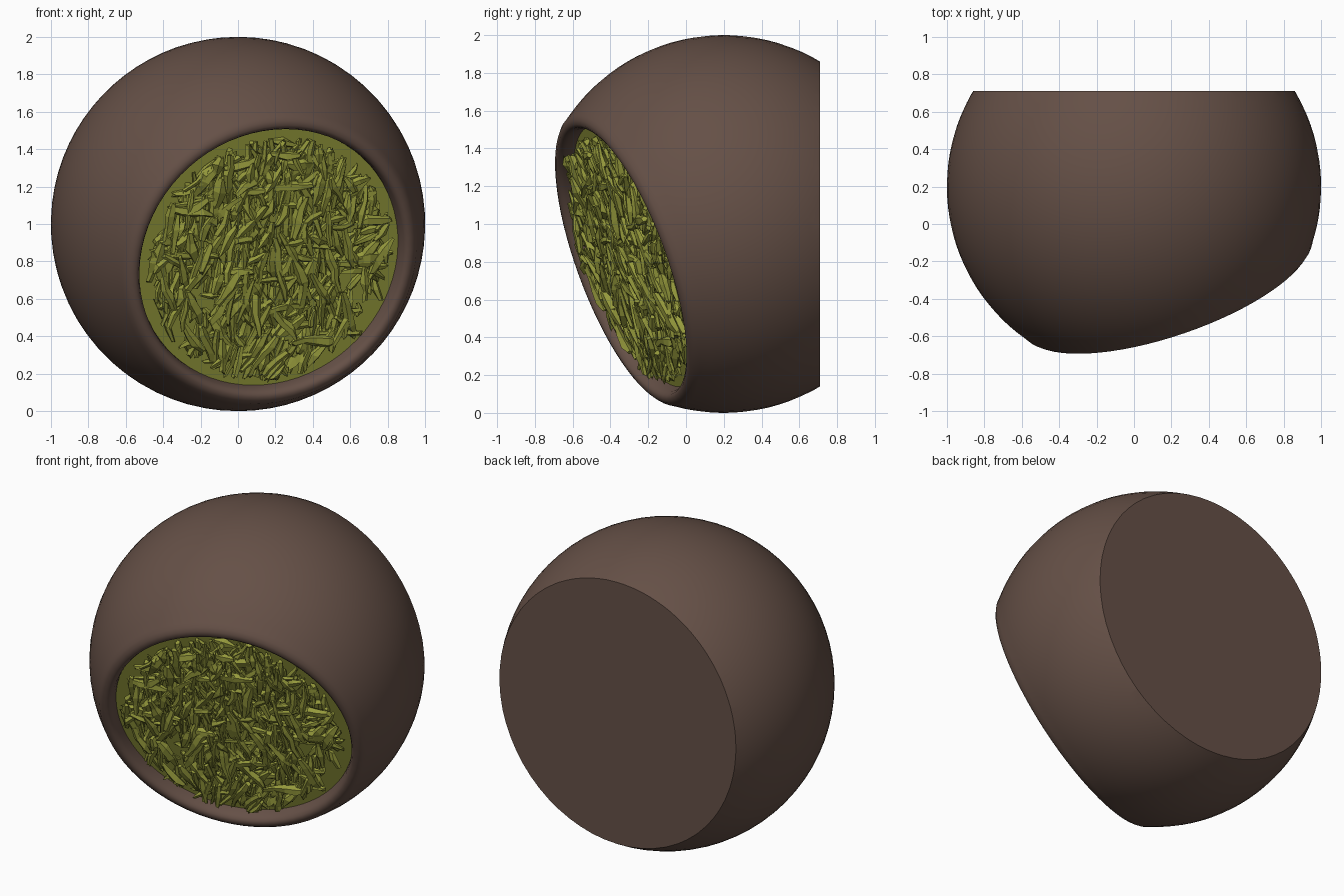
import bpy, bmesh, random
from math import sin, cos, pi, sqrt, asin, acos, hypot
from mathutils import Vector, Matrix

if "Cube" in bpy.data.objects:
    bpy.data.objects.remove(bpy.data.objects["Cube"])

random.seed(7)
CENTRE = Vector((0, 0.2, 1))
AXIS = Vector((0.306, -0.894, -0.33)).normalized()      # direction the opening faces
RIGHT = Vector((0, 0, 1)).cross(-AXIS).normalized() * -1
UP = AXIS.cross(RIGHT)
if UP.z < 0:
    RIGHT, UP = -RIGHT, -UP
FRAME = Matrix.Translation(CENTRE) @ Matrix((RIGHT, UP, AXIS)).transposed().to_4x4()


def material(name, rgb):
    m = bpy.data.materials.new(name)
    m.diffuse_color = (*rgb, 1)
    m.use_nodes = True
    m.node_tree.nodes["Principled BSDF"].inputs["Base Color"].default_value = m.diffuse_color
    return m


def finish(bm, name, mat, smooth):
    bmesh.ops.recalc_face_normals(bm, faces=bm.faces)
    me = bpy.data.meshes.new(name)
    bm.to_mesh(me)
    bm.free()
    me.materials.append(mat)
    ob = bpy.data.objects.new(name, me)
    bpy.context.collection.objects.link(ob)
    if smooth:
        bpy.ops.object.select_all(action='DESELECT')
        bpy.context.view_layer.objects.active = ob
        ob.select_set(True)
        bpy.ops.object.shade_smooth_by_angle(angle=0.7)
    return ob


def lathe(profile, steps=72):
    """Revolve (radius, height) points about the opening axis."""
    bm = bmesh.new()
    vs = [bm.verts.new((r, 0, h)) for r, h in profile]
    es = [bm.edges.new(p) for p in zip(vs, vs[1:])]
    bmesh.ops.spin(bm, geom=vs + es, cent=(0, 0, 0), axis=(0, 0, 1),
                   angle=2 * pi, steps=steps, use_merge=True)
    bmesh.ops.remove_doubles(bm, verts=bm.verts, dist=1e-5)
    bm.transform(FRAME)
    return bm


brown = material("brown_shell", (0.13, 0.08, 0.062))
green = material("green_filling", (0.30, 0.32, 0.045))

# Shell: sphere with a rounded rim and recess, cut flat at the back
end = pi - asin(0.83)
arc = [(sin(end * i / 36), -cos(end * i / 36)) for i in range(37)]
rim = [(0.815, 0.583), (0.795, 0.6), (0.77, 0.607), (0.75, 0.598),
       (0.738, 0.575), (0.732, 0.54), (0.73, 0.47), (0, 0.47)]
bm = lathe(arc + rim)
bmesh.ops.bisect_plane(bm, geom=bm.verts[:] + bm.edges[:] + bm.faces[:],
                       plane_co=(0, 0.71, 0), plane_no=(0, 1, 0), clear_outer=True)
bmesh.ops.holes_fill(bm, edges=[e for e in bm.edges if e.is_boundary], sides=0)
finish(bm, "round_shell", brown, True)

# Filling base: thin smooth disc inside the recess
finish(lathe([(0, 0.485), (0.731, 0.485), (0.731, 0.52), (0, 0.525)]),
       "filling_disc", green, True)


# Shreds: tapered, jagged little sticks heaped over the disc
def add_shred(bm, centre, angle, length, width, tilt):
    along = Vector((cos(angle), sin(angle), tilt)).normalized()
    side = Vector((-sin(angle), cos(angle), 0))
    top = along.cross(side)
    sides, rings = 5, max(3, int(length / 0.055) + 1)
    phase = random.uniform(0, 2 * pi)
    loops = []
    for k in range(rings):
        t = k / (rings - 1)
        w = width * (0.55 + 0.45 * sin(pi * t)) * random.uniform(0.75, 1.25)
        p = (centre + along * (t - 0.5) * length
             + side * random.uniform(-0.35, 0.35) * width)
        loop = []
        for s in range(sides):
            a = phase + 2 * pi * s / sides
            q = random.uniform(0.75, 1.2) * w
            loop.append(bm.verts.new(p + side * cos(a) * q + top * sin(a) * q * 0.9
                                     + along * random.uniform(-0.015, 0.015)))
        loops.append(loop)
    for a, b in zip(loops, loops[1:]):
        for s in range(sides):
            bm.faces.new((a[s], a[s - 1], b[s - 1], b[s]))
    bm.faces.new(loops[0])
    bm.faces.new(loops[-1][::-1])


bm = bmesh.new()
for i in range(640):
    r, a = 0.66 * sqrt(random.random()), random.uniform(0, 2 * pi)
    x, y = r * cos(a), r * sin(a)
    lean = random.choice((1.57, 1.57, 1.57, 1.1, 0.9, 2.2, 0.15))
    lean += random.gauss(0, 0.2)
    length = random.uniform(0.07, 0.27)
    half = length / 2
    reach = max(hypot(x + s * half * cos(lean), y + s * half * sin(lean)) for s in (-1, 1))
    if reach > 0.68:                                     # keep inside the rim
        x, y = x * (0.68 - half) / r, y * (0.68 - half) / r
    height = random.uniform(0.53, 0.608)
    add_shred(bm, Vector((x, y, height)), lean, length,
              random.uniform(0.017, 0.032), random.uniform(-0.2, 0.2))
bm.transform(FRAME)
finish(bm, "filling_shreds", green, False)
